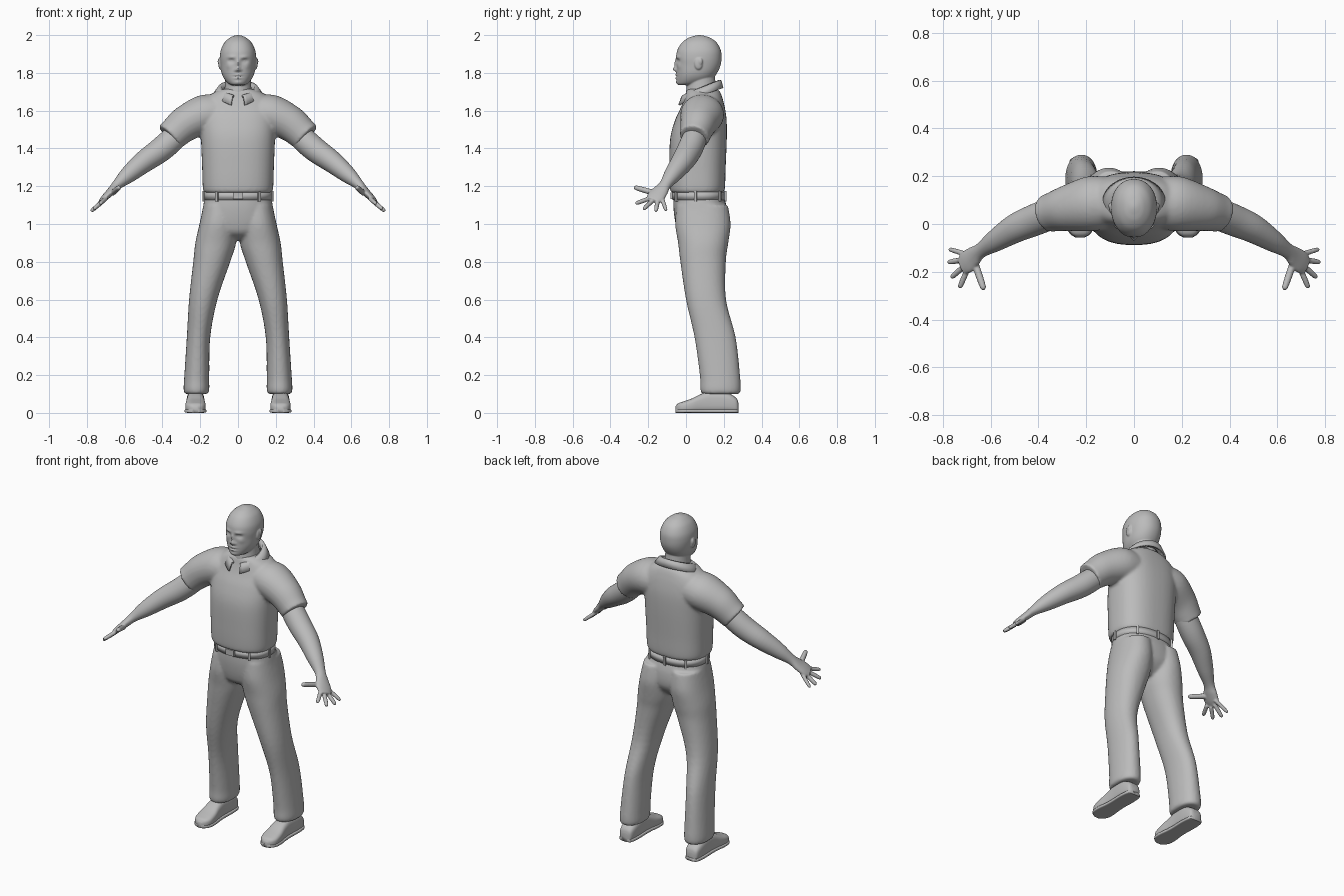
import bpy, bmesh, math
from mathutils import Vector as V

if "Cube" in bpy.data.objects:
    bpy.data.objects.remove(bpy.data.objects["Cube"])

grey = bpy.data.materials.new("clay grey")
grey.use_nodes = True
grey.diffuse_color = (0.5, 0.5, 0.5, 1)
grey.node_tree.nodes["Principled BSDF"].inputs["Base Color"].default_value = (0.5, 0.5, 0.5, 1)


def spline(a, b, c, d, t):
    return 0.5 * (2 * b + (c - a) * t + (2 * a - 5 * b + 4 * c - d) * t * t
                  + (3 * b - a - 3 * c + d) * t ** 3)


def loft(bm, rings, power=2.0, n=32, steps=5, side=1):
    """Skin smooth closed rings, each given as (centre, half axis, half axis)."""
    last = len(rings) - 1
    frames = []
    for i in range(last):
        ctl = [rings[max(0, min(last, i + k))] for k in (-1, 0, 1, 2)]
        for s in range(steps):
            frames.append([spline(*[c[j] for c in ctl], s / steps) for j in range(3)])
    frames.append(rings[-1])
    loops = []
    for c, u, v in frames:
        loop = []
        for k in range(n):
            a = math.tau * k / n
            ca, sa = [math.copysign(abs(f) ** (2 / power), f) for f in (math.cos(a), math.sin(a))]
            p = c + u * ca + v * sa
            loop.append(bm.verts.new((p.x * side, p.y, p.z)))
        loops.append(loop)
    for a, b in zip(loops, loops[1:]):
        for k in range(n):
            bm.faces.new((a[k - 1], a[k], b[k], b[k - 1]))
    bm.faces.new(loops[0])
    bm.faces.new(loops[-1])
    return [v for loop in loops for v in loop]


def stack(rows, x=0.0):
    """Horizontal rings from (z, half width, front y, back y)."""
    return [(V((x, (f + b) / 2, z)), V((w, 0, 0)), V((0, (b - f) / 2, 0))) for z, w, f, b in rows]


def tube(rows):
    """Rings along a limb from (x, y, z, half width, half thickness)."""
    pts = [V(r[:3]) for r in rows]
    rings = []
    for i, r in enumerate(rows):
        d = (pts[min(i + 1, len(pts) - 1)] - pts[max(i - 1, 0)]).normalized()
        u = V((0.64, 0, 0.77)).cross(d).normalized()
        rings.append((pts[i], u * r[3], u.cross(d) * r[4]))
    return rings


def ball(bm, centre, size):
    made = bmesh.ops.create_uvsphere(bm, u_segments=20, v_segments=12, radius=1)["verts"]
    for v in made:
        v.co = V(centre) + V([a * b for a, b in zip(v.co, size)])


def box(bm, centre, size, turn=0.0):
    for v in bmesh.ops.create_cube(bm, size=1)["verts"]:
        x, y, z = [a * b for a, b in zip(v.co, size)]
        c, s = math.cos(turn), math.sin(turn)
        v.co = V(centre) + V((x * c - y * s, x * s + y * c, z))


def finish(name, bm, voxel=0.0, smooth=2):
    bmesh.ops.recalc_face_normals(bm, faces=bm.faces)
    mesh = bpy.data.meshes.new(name)
    bm.to_mesh(mesh)
    bm.free()
    mesh.materials.append(grey)
    ob = bpy.data.objects.new(name, mesh)
    bpy.context.collection.objects.link(ob)
    for p in mesh.polygons:
        p.use_smooth = True
    if voxel:
        m = ob.modifiers.new("Blend", "REMESH")
        m.mode, m.voxel_size, m.use_smooth_shade = "VOXEL", voxel, True
        m = ob.modifiers.new("Relax", "SMOOTH")
        m.iterations = smooth
    return ob


# Head, sculpted with soft pushes on the face: (x, z, push, spread x, spread z)
bm = bmesh.new()
skull = loft(bm, stack([
    (1.735, .03, -.04, .04), (1.745, .052, -.046, .09), (1.77, .074, -.049, .14),
    (1.8, .087, -.05, .165), (1.84, .093, -.05, .183), (1.88, .096, -.052, .188),
    (1.92, .091, -.046, .184), (1.96, .072, -.022, .163), (1.985, .045, .012, .13),
    (1.996, .022, .045, .097), (2.0, .006, .065, .077)]), 2.15, 72, 7)
features = [
    (.035, 1.884, -.006, .022, .008), (.035, 1.863, .012, .016, .01),
    (.035, 1.862, -.006, .009, .005), (0, 1.848, -.012, .009, .022),
    (0, 1.82, -.021, .01, .011), (.013, 1.814, -.008, .007, .007),
    (0, 1.79, -.008, .02, .006), (0, 1.781, .006, .024, .003),
    (0, 1.772, -.009, .018, .005), (0, 1.75, -.006, .02, .01), (.05, 1.835, -.004, .015, .015)]
for v in skull:
    x, y, z = v.co
    front = max(0.0, min(1.0, (0.02 - y) / 0.04))
    for fx, fz, push, sx, sz in features:
        v.co.y += front * push * math.exp(-((abs(x) - fx) / sx) ** 2 - ((z - fz) / sz) ** 2)
loft(bm, stack([(1.62, .085, -.005, .18), (1.7, .073, .0, .165),
                (1.76, .068, .008, .155), (1.83, .066, .015, .15)]))
for s in (1, -1):
    ball(bm, (s * .095, .066, 1.85), (.009, .022, .032))
    ball(bm, (s * .098, .076, 1.86), (.01, .012, .02))
finish("head", bm, 0.004, 2)

# Arms with open hands
bm = bmesh.new()
fingers = [(.7, -.127, .774, -.105, .011), (.715, -.15, .778, -.16, .012),
           (.715, -.18, .765, -.225, .012), (.7, -.197, .73, -.268, .012),
           (.665, -.165, .628, -.275, .015)]
for s in (1, -1):
    loft(bm, tube([
        (.27, .07, 1.52, .06, .06), (.355, .04, 1.44, .066, .066), (.42, .015, 1.385, .066, .065),
        (.5, -.02, 1.328, .06, .058), (.58, -.07, 1.262, .046, .045), (.64, -.11, 1.208, .032, .027),
        (.67, -.135, 1.175, .042, .022), (.7, -.16, 1.145, .048, .018),
        (.722, -.178, 1.125, .036, .012)]), side=s)
    for x, y, tx, ty, r in fingers:
        path = []
        for t, k in ((0, 1), (.5, 1), (.9, .85), (1, .4)):
            px, py = x + (tx - x) * t, y + (ty - y) * t
            path.append((px, py, 1.172 - .85 * (px - .655), r * k, r * k))
        loft(bm, tube(path), n=14, steps=3, side=s)
finish("arms", bm, 0.005, 2)

# Shirt with short sleeves
bm = bmesh.new()
loft(bm, stack([
    (1.165, .176, -.076, .196), (1.19, .186, -.085, .206), (1.3, .19, -.088, .21),
    (1.45, .196, -.084, .216), (1.55, .2, -.058, .215), (1.62, .195, -.026, .205),
    (1.67, .165, -.008, .192), (1.7, .12, .0, .18), (1.715, .085, .01, .165)]), 2.5, 48)
for s in (1, -1):
    loft(bm, tube([
        (.08, .09, 1.585, .105, .1), (.18, .085, 1.577, .115, .106), (.28, .065, 1.53, .096, .094),
        (.34, .05, 1.478, .082, .084), (.362, .043, 1.458, .08, .082)]), side=s)
finish("shirt", bm, 0.009, 5)

# Folded shirt collar, open at the front and dropping into two points
bm = bmesh.new()
cols = []
count = 48
for i in range(count + 1):
    a = math.radians(16 + 328 * i / count)
    sx, cy = math.sin(a), -math.cos(a)
    point = max(0.0, -cy) ** 6
    col = []
    for rx, ry, z, drop in ((.078, .084, 1.69, 0), (.088, .093, 1.722, .01),
                            (.102, .099, 1.72, .012), (.13, .108, 1.682, .022)):
        col.append(bm.verts.new((rx * sx, .085 + ry * cy - drop * point,
                                 z + .037 * cy - drop * point)))
    cols.append(col)
for a, b in zip(cols, cols[1:]):
    for k in range(3):
        bm.faces.new((a[k], a[k + 1], b[k + 1], b[k]))
collar = finish("collar", bm)
m = collar.modifiers.new("Cloth", "SOLIDIFY")
m.thickness, m.offset = 0.01, 0

# Trousers
bm = bmesh.new()
loft(bm, stack([(1.155, .172, -.066, .196), (1.08, .187, -.066, .218), (1.0, .19, -.055, .218),
                (.95, .15, -.035, .19), (.915, .07, .02, .15)]), 2.3, 48)
legs = [(1.1, .095, .088, -.05, .222), (1.0, .104, .1, -.057, .236), (.9, .118, .108, -.042, .224),
        (.8, .139, .098, -.03, .211), (.6, .184, .075, .0, .212), (.4, .209, .062, .045, .263),
        (.2, .218, .066, .073, .286), (.125, .22, .068, .076, .29), (.1, .22, .062, .084, .282)]
for s in (1, -1):
    rings = [stack([(z, w, f, b)], x)[0] for z, x, w, f, b in legs]
    loft(bm, rings, 2.2, side=s)
finish("trousers", bm, 0.009, 4)

# Belt, buckle and belt loops
bm = bmesh.new()
loft(bm, stack([(1.128, .178, -.071, .205), (1.17, .178, -.072, .205)]), 2.3, 64, 1)
finish("belt", bm)
bm = bmesh.new()
box(bm, (0, -.074, 1.15), (.055, .014, .036))
finish("buckle", bm).data.shade_flat()
bm = bmesh.new()
for deg in (-35, 35, -85, 85, -140, 140, 180):
    a = math.radians(deg)
    sx, sy = [math.copysign(abs(f) ** (2 / 2.3), f) for f in (math.sin(a), -math.cos(a))]
    box(bm, (.181 * sx, .067 + .141 * sy, 1.147), (.014, .012, .054), a)
finish("belt_loops", bm).data.shade_flat()

# Shoes and soles, skinned from heel to toe: (y, half width, height)
last = [(.278, .022, .05), (.265, .04, .08), (.21, .047, .11), (.13, .045, .115), (.08, .047, .1),
        (.03, .053, .076), (-.015, .052, .06), (-.042, .038, .05), (-.056, .016, .034)]
for name, grow, cap in (("shoes", 0.0, 1.0), ("soles", 0.004, 0.02)):
    bm = bmesh.new()
    for s in (1, -1):
        loft(bm, [(V((.225, y, min(h, cap) / 2)), V((w + grow, 0, 0)), V((0, 0, min(h, cap) / 2)))
                  for y, w, h in last], 3.0 if cap == 1.0 else 5.0, side=s)
    finish(name, bm)
